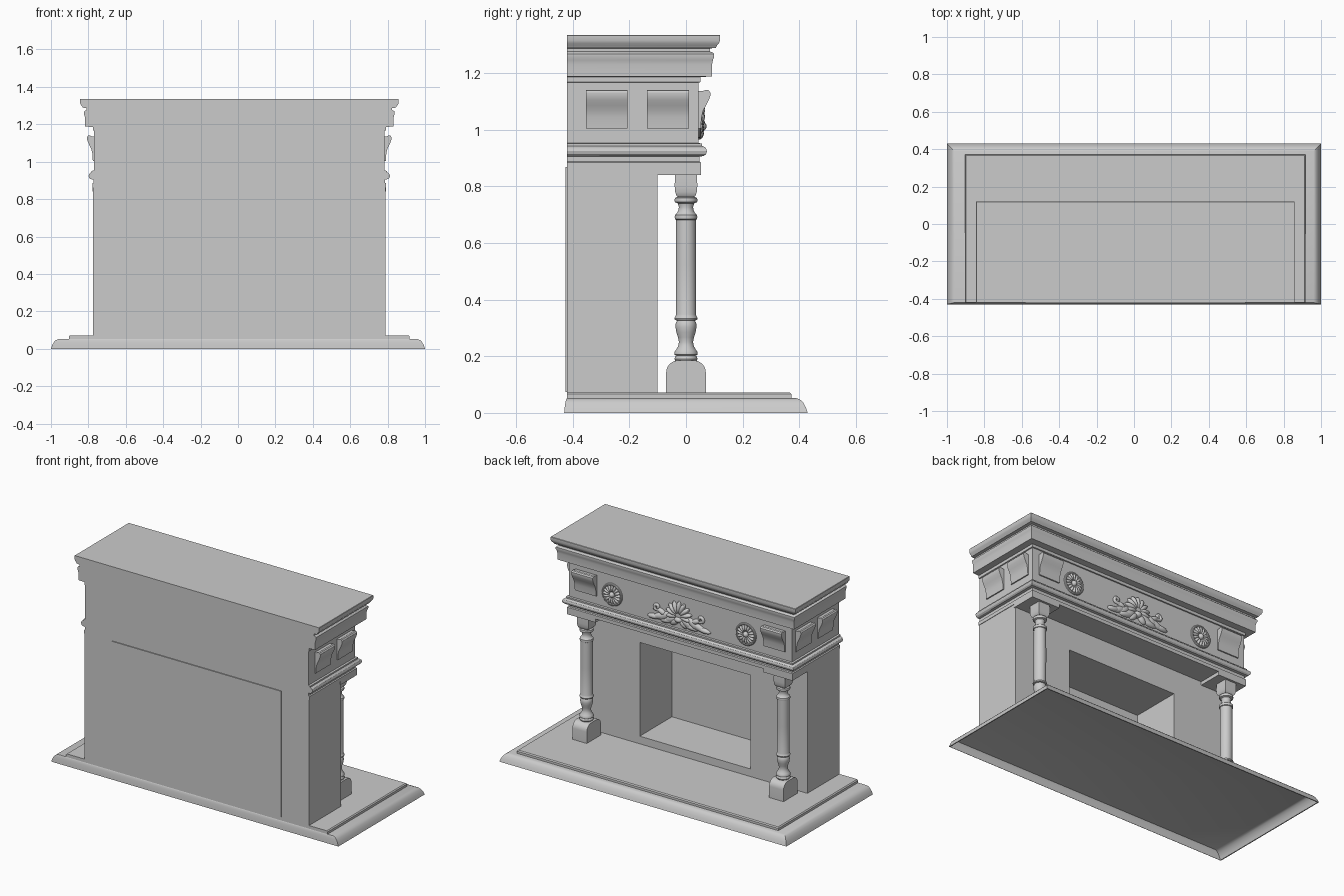
import bpy, bmesh
from math import sin, cos, pi, radians
from mathutils import Matrix

if "Cube" in bpy.data.objects:
    bpy.data.objects.remove(bpy.data.objects["Cube"])

CX = 0.007      # the mantel sits very slightly off the centre line
BACK = -0.42


def add_mesh(name, bm):
    bmesh.ops.recalc_face_normals(bm, faces=bm.faces[:])
    me = bpy.data.meshes.new(name)
    bm.to_mesh(me)
    bm.free()
    ob = bpy.data.objects.new(name, me)
    bpy.context.collection.objects.link(ob)
    return ob


def loft(name, rings, closed=False):
    """Skin a list of equal-length point loops; cap the ends unless closed."""
    bm = bmesh.new()
    vs = [[bm.verts.new(p) for p in r] for r in rings]
    n = len(vs[0])
    pairs = list(zip(vs, vs[1:])) + ([(vs[-1], vs[0])] if closed else [])
    for a, b in pairs:
        for i in range(n):
            j = (i + 1) % n
            bm.faces.new((a[i], a[j], b[j], b[i]))
    if not closed:
        bm.faces.new(vs[0][::-1])
        bm.faces.new(vs[-1])
    return add_mesh(name, bm)


def rect(x0, x1, y0, y1, z):
    return [(x0, y0, z), (x1, y0, z), (x1, y1, z), (x0, y1, z)]


def box(name, x0, x1, y0, y1, z0, z1):
    return loft(name, [rect(x0, x1, y0, y1, z) for z in (z0, z1)])


def moulding(name, profile, hx, front, back, cx=CX, back_k=0.0):
    """Mitred moulding: profile of (outward offset, z) round three sides."""
    return loft(name, [rect(cx - hx - o, cx + hx + o, back - o * back_k, front + o, z)
                       for o, z in profile])


def lathe(name, profile, x, y, n=32):
    return loft(name, [[(x + r * cos(2 * pi * i / n), y + r * sin(2 * pi * i / n), z)
                        for i in range(n)] for r, z in profile])


def blobs(name, parts):
    """Join ellipsoids given as (x, y, z, rx, ry, rz, tilt about y)."""
    bm = bmesh.new()
    for x, y, z, rx, ry, rz, t in parts:
        m = (Matrix.Translation((x, y, z)) @ Matrix.Rotation(t, 4, 'Y')
             @ Matrix.Diagonal((rx, ry, rz, 1)))
        bmesh.ops.create_uvsphere(bm, u_segments=16, v_segments=10, radius=1, matrix=m)
    return add_mesh(name, bm)


# hearth: rounded lower slab, hollow underneath, and thin upper slab
moulding("hearth_base", [(-.048, .048), (-.034, .042), (-.022, .032), (-.012, .016), (-.006, 0),
                         (0, 0), (-.006, .018), (-.016, .036), (-.026, .046), (-.04, .052)],
         1.0, .43, -.43, 0, .25)
moulding("hearth_slab", [(0, .05), (0, .066), (-.006, .072)], .911, .372, BACK)

# surround with an open firebox, closed by the back panel
def frame(hx, z0, z1, y):
    return [(CX - hx, y, z0), (CX + hx, y, z0), (CX + hx, y, z1), (CX - hx, y, z1)]

loft("fire_surround", [frame(.782, .072, .866, BACK), frame(.782, .072, .866, -.10),
                       frame(.385, .12, .71, -.10), frame(.385, .12, .71, BACK)], True)
box("back_panel", CX - .59, CX + .59, -.426, BACK, .074, .868)

# mantel: architrave, bead, frieze, crown and shelf in one mitred profile
HX, FY = .777, .045
moulding("mantel", [
    (.008, .862), (.008, .884), (.002, .888), (.002, .905), (.018, .907), (.026, .914),
    (.029, .924), (.026, .934), (.018, .941), (.012, .942), (.012, .951), (0, .953),
    (0, 1.166), (.006, 1.168), (.006, 1.186), (.047, 1.188), (.047, 1.23), (.050, 1.246),
    (.054, 1.256), (.054, 1.268), (.048, 1.273), (.040, 1.276), (.040, 1.287),
    (.060, 1.289), (.064, 1.297), (.071, 1.305), (.075, 1.315), (.075, 1.333), (.073, 1.335)],
    HX, FY, BACK)

# columns with plinth, turned shaft, square capital and bearing block
TURN = [(.030, .180), (.038, .184), (.041, .191), (.038, .199), (.034, .202), (.041, .206),
        (.041, .214), (.036, .222), (.028, .235), (.025, .250), (.028, .267), (.034, .285),
        (.037, .303), (.036, .318), (.031, .326), (.039, .328), (.041, .334), (.037, .342),
        (.035, .348), (.036, .52), (.035, .682), (.039, .684), (.040, .691), (.039, .699),
        (.035, .702), (.028, .712), (.025, .726), (.029, .740), (.039, .744), (.041, .751),
        (.039, .759), (.030, .763), (.028, .775)]
QUARTER = [pi / 12 * i for i in range(7)]
for s, side in ((-1, "left"), (1, "right")):
    cx = CX + s * .685
    arch = [(-.07, .07), (.07, .07)]
    arch += [(.028 + .042 * cos(a), .143 + .042 * sin(a)) for a in QUARTER]
    arch += [(-.028 - .042 * sin(a), .143 + .042 * cos(a)) for a in QUARTER]
    loft(side + "_plinth", [[(cx + d, y, z) for y, z in arch] for d in (-.05, .05)])
    lathe(side + "_column", TURN, cx, 0)
    loft(side + "_capital", [rect(cx - h, cx + h, -h, h, z) for h, z in
         ((.028, .762), (.034, .768), (.038, .78), (.040, .80), (.039, .842))])
    box(side + "_bearing_block", cx - .1, cx + .1, -.11, .053, .84, .866)

# scroll consoles on the frieze: two per side, one each end of the front
CONSOLE = [(-.01, 1.136), (.014, 1.136), (.026, 1.141), (.035, 1.139), (.041, 1.131),
           (.041, 1.120), (.036, 1.106), (.026, 1.086), (.016, 1.068), (.010, 1.045),
           (.007, 1.005), (-.01, 1.003)]
for s, side in ((-1, "left"), (1, "right")):
    for i, y in enumerate((-.28, -.063)):
        loft(f"{side}_side_console_{i}", [[(CX + s * (HX + o * .9), y + d, z) for o, z in CONSOLE]
                                          for d in (-.074, .074)])
    loft(side + "_front_console", [[(CX + s * .657 + d, FY + o, z) for o, z in CONSOLE]
                                   for d in (-.074, .074)])

# rosettes: ring, radiating petals and centre boss
for s, side in ((-1, "left"), (1, "right")):
    rx, rz = CX + .008 + s * .466, 1.043
    parts = [(rx, FY, rz, .018, .022, .018, 0)]
    for i in range(16):
        a = 2 * pi * i / 16
        parts.append((rx + .040 * cos(a), FY, rz + .040 * sin(a), .024, .014, .009, -a))
    blobs(side + "_rosette", parts)
    bpy.ops.mesh.primitive_torus_add(major_radius=.063, minor_radius=.008, major_segments=40,
                                     minor_segments=10, location=(rx, FY, rz),
                                     rotation=(pi / 2, 0, 0))
    bpy.context.object.name = side + "_rosette_ring"

# centre carving: fan shell with leaves sweeping out to both sides
MX = CX + .008
parts = [(MX, FY, 1.012, .028, .028, .02, 0), (MX, FY, 1.04, .065, .014, .05, 0)]
for i in range(9):
    a = radians(-10 + 25 * i)
    parts.append((MX + .05 * cos(a), FY, 1.035 + .05 * sin(a), .042, .022, .015, -a))
for s in (-1, 1):
    for dx, z, l, w, t in ((.06, 1.0, .05, .024, 25), (.10, 1.008, .05, .022, 35),
                           (.135, .998, .05, .020, 20), (.175, .987, .045, .016, 5),
                           (.085, .985, .05, .018, 8), (.03, .992, .035, .02, 40),
                           (.12, 1.03, .035, .016, -25)):
        parts.append((MX + s * dx, FY, z, l, .018, w, s * radians(t)))
blobs("centre_carving", parts)

# curled tendrils beside the shell
for s, side in ((-1, "left"), (1, "right")):
    cu = bpy.data.curves.new(side + "_tendril", 'CURVE')
    cu.dimensions = '3D'
    cu.bevel_depth, cu.bevel_resolution = .010, 2
    sp = cu.splines.new('POLY')
    path = [(.08, 1.02), (.105, 1.024), (.13, 1.033)]
    path += [(.152 + r * cos(a), 1.052 + r * sin(a)) for r, a in
             [(.020 - .0012 * i, -.9 + .42 * i) for i in range(14)]]
    sp.points.add(len(path) - 1)
    for p, (dx, z) in zip(sp.points, path):
        p.co = (MX + s * dx, FY + .004, z, 1)
    cu.use_fill_caps = True
    bpy.context.collection.objects.link(bpy.data.objects.new(side + "_tendril", cu))

# smooth curved surfaces, keep edges crisp
for ob in bpy.data.objects:
    ob.select_set(ob.type == 'MESH')
bpy.context.view_layer.objects.active = bpy.data.objects["mantel"]
bpy.ops.object.shade_smooth_by_angle(angle=radians(32))
